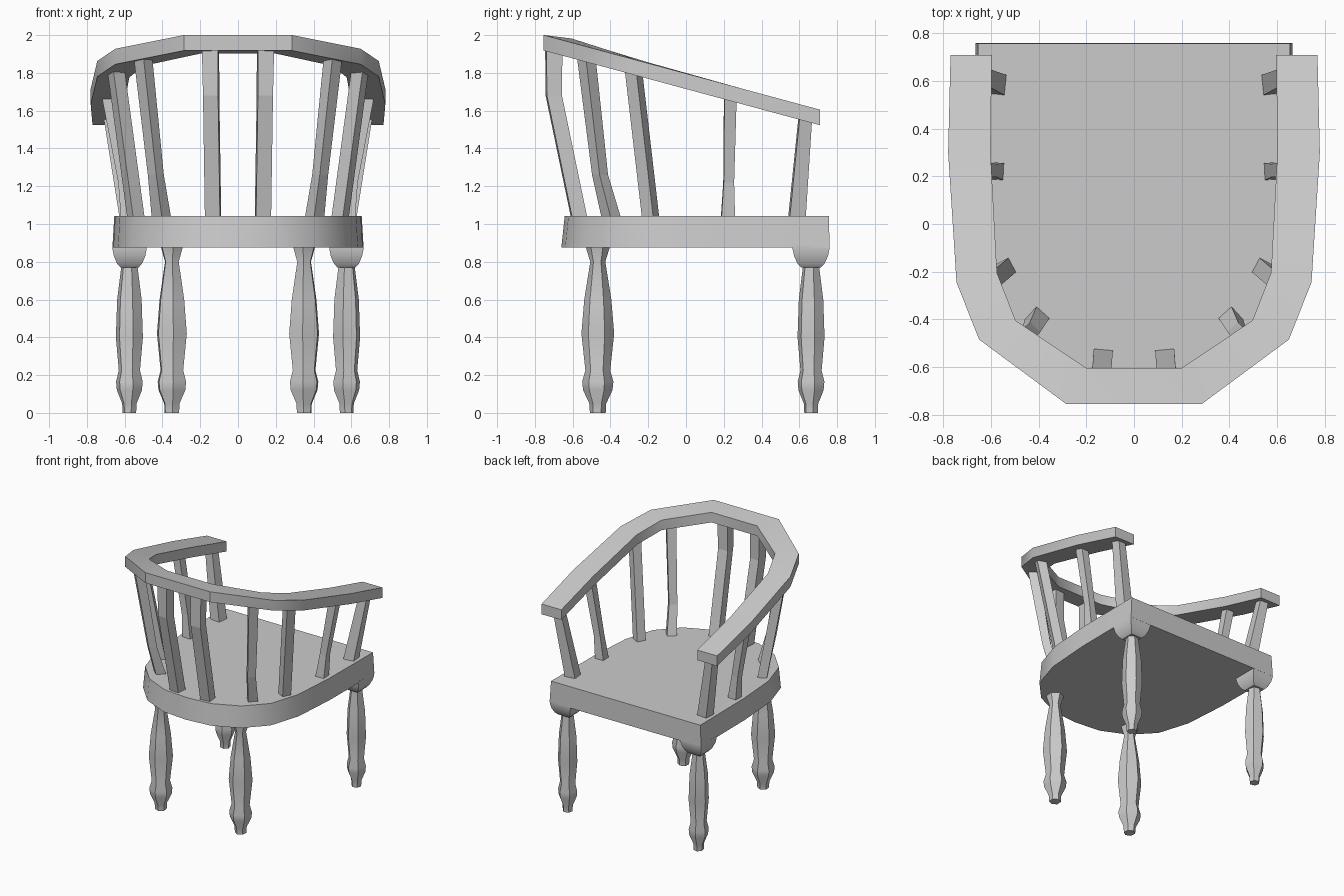
import bpy, bmesh, math

if "Cube" in bpy.data.objects:
    bpy.data.objects.remove(bpy.data.objects["Cube"])


def loft(name, rings, smooth=35):
    """Skin a list of equal-length point rings and cap both ends."""
    bm = bmesh.new()
    loops = [[bm.verts.new(p) for p in ring] for ring in rings]
    n = len(loops[0])
    for a, b in zip(loops, loops[1:]):
        for i in range(n):
            j = (i + 1) % n
            bm.faces.new((a[i], a[j], b[j], b[i]))
    bm.faces.new(loops[0])
    bm.faces.new(loops[-1])
    bmesh.ops.recalc_face_normals(bm, faces=bm.faces)
    me = bpy.data.meshes.new(name)
    bm.to_mesh(me)
    bm.free()
    ob = bpy.data.objects.new(name, me)
    bpy.context.collection.objects.link(ob)
    if smooth:
        bpy.context.view_layer.objects.active = ob
        ob.select_set(True)
        bpy.ops.object.shade_smooth_by_angle(angle=math.radians(smooth))
        ob.select_set(False)
    return ob


def ngon(x, y, z, r, n, turn, side=1):
    """Regular polygon ring, mirrored in x when side is -1."""
    return [(side * (x + r * math.cos(turn + i * math.tau / n)),
             y + r * math.sin(turn + i * math.tau / n), z) for i in range(n)]


# Seat: straight front edge, rounded towards the back
half = [(0.665, 0.76), (0.66, 0.2), (0.635, -0.15), (0.56, -0.39),
        (0.41, -0.55), (0.21, -0.64)]
outline = half + [(0, -0.66)] + [(-x, y) for x, y in reversed(half)]
loft("seat", [[(x, y, 0.875) for x, y in outline],
              [(x * 0.985, y * 0.985 + 0.008, 1.042) for x, y in outline]])

# Arm and back rail: one sloping band bent around the back
outer = [(0.77, 0.71), (0.78, 0.3), (0.745, -0.245), (0.65, -0.485), (0.285, -0.755)]
inner = [(0.597, 0.71), (0.602, 0.3), (0.575, -0.205), (0.497, -0.405), (0.2, -0.605)]


def rail_z(y):
    return 1.605 + 0.27 * (0.71 - y)


def rail_ring(o, i, lift, s):
    zo, zi = rail_z(o[1]), rail_z(i[1])
    return [(s * o[0], o[1], zo), (s * i[0], i[1], zi + lift),
            (s * i[0], i[1], zi - 0.08 + lift), (s * o[0], o[1], zo - 0.082)]


lifts = [0, 0, 0.005, 0.012, 0.022]
right = [rail_ring(o, i, l, 1) for o, i, l in zip(outer, inner, lifts)]
left = [rail_ring(o, i, l, -1) for o, i, l in zip(outer, inner, lifts)]
loft("arm_rail", right + left[::-1])

# Spindles: centre-line points (x, y, z, width) and turn in degrees
spindles = [
    ("back_spindle", 5, [(0.132, -0.565, 1.03, 0.08), (0.142, -0.70, 1.68, 0.08),
                         (0.146, -0.70, 1.96, 0.085)]),
    ("corner_spindle", 42, [(0.405, -0.395, 1.03, 0.073), (0.435, -0.455, 1.26, 0.06),
                            (0.505, -0.53, 1.90, 0.07)]),
    ("rear_side_spindle", -28, [(0.54, -0.187, 1.03, 0.068), (0.648, -0.28, 1.83, 0.068)]),
    ("side_spindle", 3, [(0.582, 0.222, 1.03, 0.072), (0.605, 0.226, 1.22, 0.055),
                         (0.692, 0.235, 1.70, 0.065)]),
    ("arm_spindle", 6, [(0.58, 0.587, 1.03, 0.085), (0.678, 0.633, 1.58, 0.066)]),
]

# Turned leg profiles (z, radius)
foot = [(0, 0.042), (0.05, 0.045), (0.12, 0.078), (0.165, 0.083), (0.225, 0.066)]
back_profile = foot + [(0.42, 0.087), (0.60, 0.072), (0.80, 0.040), (0.885, 0.066)]
front_profile = [(z, r * 0.88) for z, r in foot] + [(0.40, 0.074), (0.60, 0.067), (0.77, 0.045), (0.80, 0.045)]
# Square bracket under the front seat corners (z, half width)
bracket = [(0.77, 0.048), (0.79, 0.066), (0.83, 0.083), (0.865, 0.09), (0.885, 0.09)]

for s, tag in ((1, "right"), (-1, "left")):
    for name, turn, path in spindles:
        rings = [ngon(x, y, z, w * 0.707, 4, math.radians(45 + turn), s)
                 for x, y, z, w in path]
        loft(f"{name}_{tag}", rings, 0)
    loft(f"back_leg_{tag}", [ngon(0.35, -0.467, z, r, 6, math.radians(85), s)
                             for z, r in back_profile])
    loft(f"front_leg_{tag}", [ngon(0.575, 0.662, z, r, 6, math.radians(15), s)
                              for z, r in front_profile])
    loft(f"leg_bracket_{tag}", [[(s * (0.574 + h * a), 0.662 + h * 1.08 * b, z)
                                 for a, b in ((1, 1), (-1, 1), (-1, -1), (1, -1))]
                                for z, h in bracket])
